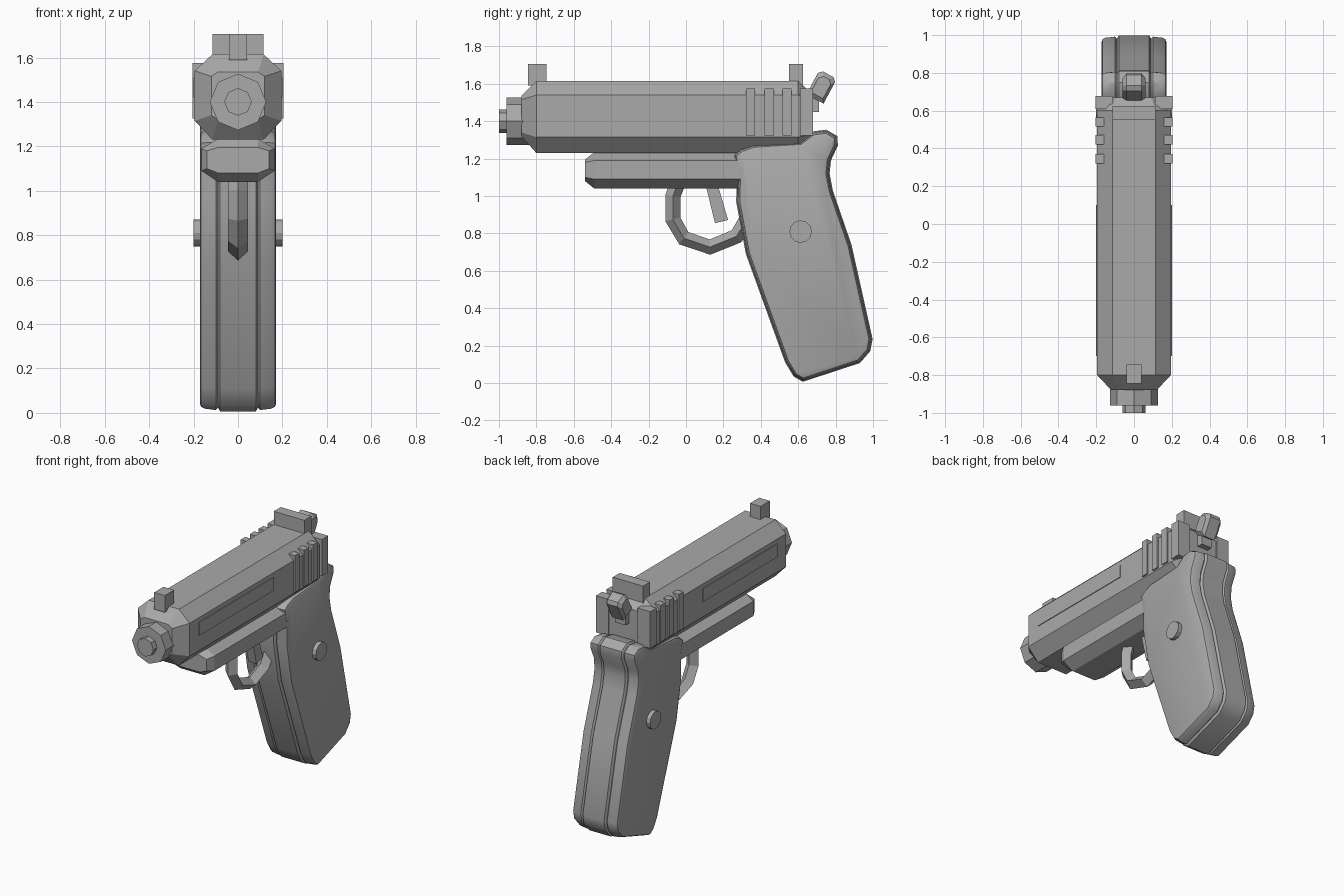
import bpy, bmesh, math
from mathutils import Vector

if "Cube" in bpy.data.objects:
    bpy.data.objects.remove(bpy.data.objects["Cube"])

gray = bpy.data.materials.new("gunmetal_gray")
gray.diffuse_color = (0.4, 0.4, 0.4, 1)
gray.use_nodes = True
gray.node_tree.nodes["Principled BSDF"].inputs["Base Color"].default_value = gray.diffuse_color


def loft(name, rings, smooth=None):
    """Skin a list of equal-length closed rings and cap both ends."""
    bm = bmesh.new()
    vs = [[bm.verts.new(p) for p in r] for r in rings]
    n = len(rings[0])
    for a, b in zip(vs, vs[1:]):
        for i in range(n):
            bm.faces.new((a[i], a[(i + 1) % n], b[(i + 1) % n], b[i]))
    bm.faces.new(vs[0])
    bm.faces.new(vs[-1])
    bmesh.ops.recalc_face_normals(bm, faces=bm.faces)
    me = bpy.data.meshes.new(name)
    bm.to_mesh(me)
    bm.free()
    ob = bpy.data.objects.new(name, me)
    bpy.context.collection.objects.link(ob)
    me.materials.append(gray)
    if smooth:
        bpy.context.view_layer.objects.active = ob
        ob.select_set(True)
        bpy.ops.object.shade_smooth_by_angle(angle=math.radians(smooth))
        ob.select_set(False)
    return ob


def octo(y, hw, z0, z1, tw, zl, zh):
    """Eight-sided section: sides at +-hw between zl and zh, flats of half width tw."""
    return [(-tw, y, z0), (tw, y, z0), (hw, y, zl), (hw, y, zh),
            (tw, y, z1), (-tw, y, z1), (-hw, y, zh), (-hw, y, zl)]


def box(name, x, y, z):
    return loft(name, [[(a, y[0], z[0]), (a, y[1], z[0]), (a, y[1], z[1]), (a, y[0], z[1])] for a in x])


def disc(name, axis, c, r, span, n):
    """Short cylinder along x or y with n sides and a corner on the vertical axis."""
    rings = []
    for s in span:
        ring = []
        for i in range(n):
            t = 2 * math.pi * i / n
            u, w = r * math.sin(t), r * math.cos(t)
            ring.append((c[0] + u, s, c[1] + w) if axis == "y" else (s, c[0] + u, c[1] + w))
        rings.append(ring)
    return loft(name, rings)


# Slide with chamfered ends
loft("slide", [octo(-0.88, 0.12, 1.32, 1.535, 0.09, 1.34, 1.515),
               octo(-0.80, 0.195, 1.23, 1.615, 0.115, 1.315, 1.54),
               octo(0.60, 0.195, 1.23, 1.615, 0.115, 1.315, 1.54),
               octo(0.67, 0.155, 1.29, 1.55, 0.09, 1.33, 1.52)])
# Barrel
disc("barrel_collar", "y", (0, 1.40), 0.127, (-0.96, -0.82), 8)
disc("barrel_tip", "y", (0, 1.40), 0.062, (-1.0, -0.94), 8)
# Lower frame
loft("lower_frame", [octo(-0.54, 0.14, 1.08, 1.195, 0.09, 1.10, 1.18),
                     octo(-0.49, 0.165, 1.04, 1.235, 0.09, 1.09, 1.19),
                     octo(0.45, 0.165, 1.04, 1.235, 0.09, 1.09, 1.19)])
# Sights
box("front_sight", (-0.04, 0.04), (-0.845, -0.745), (1.59, 1.705))
box("rear_sight", (-0.115, 0.115), (0.55, 0.625), (1.58, 1.705))
# Side details on both sides
for side, s in (("left", -1), ("right", 1)):
    for i, y in enumerate((0.32, 0.42, 0.515)):
        box(f"{side}_serration_{i + 1}", (s * 0.153, s * 0.205), (y, y + 0.05), (1.325, 1.575))
    box(f"{side}_rear_block", (s * 0.11, s * 0.205), (0.61, 0.678), (1.325, 1.575))
    box(f"{side}_slide_panel", (s * 0.19, s * 0.2), (-0.70, 0.10), (1.42, 1.51))
    disc(f"{side}_grip_button", "x", (0.613, 0.81), 0.06, (s * 0.16, s * 0.2), 12)

# Trigger guard: diamond section swept along a planar path
path = [Vector(p) for p in ((-0.04, 1.08), (-0.07, 1.0), (-0.07, 0.875), (-0.012, 0.775),
                            (0.128, 0.727), (0.27, 0.785), (0.34, 0.90))]
rings = []
for i, p in enumerate(path):
    d = (path[min(i + 1, len(path) - 1)] - path[max(i - 1, 0)]).normalized()
    n = Vector((d.y, -d.x)) * 0.041
    a, b = p + n, p - n
    rings.append([(0, a.x, a.y), (0.045, p.x, p.y), (0, b.x, b.y), (-0.045, p.x, p.y)])
loft("trigger_guard", rings)
# Trigger
loft("trigger", [[(x, 0.105, 1.06), (x, 0.155, 0.855), (x, 0.225, 0.872), (x, 0.17, 1.06)]
                 for x in (-0.03, 0.03)])

# Grip: side outline stacked across the width with an inset for each layer
outline = [Vector(p) for p in (
    (0.25, 1.22), (0.29, 1.255), (0.36, 1.28), (0.61, 1.295), (0.675, 1.345), (0.75, 1.355),
    (0.81, 1.32), (0.812, 1.27), (0.775, 1.19), (0.768, 1.12), (0.785, 1.03), (0.885, 0.74),
    (0.998, 0.235), (0.985, 0.17), (0.93, 0.107), (0.625, 0.007), (0.575, 0.035), (0.53, 0.11),
    (0.32, 0.69), (0.268, 0.97), (0.272, 1.12))]


def inset(pts, d):
    out = []
    for i, p in enumerate(pts):
        e1 = (p - pts[i - 1]).normalized()
        e2 = (pts[(i + 1) % len(pts)] - p).normalized()
        n = (Vector((e1.y, -e1.x)) + Vector((e2.y, -e2.x))).normalized()
        out.append(p + n * d)
    return out


layers = [(0.172, 0.035), (0.166, 0.02), (0.15, 0.012), (0.10, 0.006), (0.09, 0.016), (0.08, 0.0)]
layers = [(-x, d) for x, d in layers] + layers[::-1]
loft("grip", [[(x, p.x, p.y) for p in inset(outline, d)] for x, d in layers], 35)

# Hammer: tilted block with chamfered faces, on a short stem
c, t = Vector((0.725, 1.585)), math.radians(-28)
u, w = Vector((math.cos(t), math.sin(t))), Vector((-math.sin(t), math.cos(t)))
rings = []
for x, k in ((-0.06, 0.022), (-0.04, 0), (0.04, 0), (0.06, 0.022)):
    a, b, e = 0.052 - k * 0.7, 0.075 - k, 0.02
    ring = [(a, -b), (a, b - e), (a - e, b), (-a + e, b), (-a, b - e), (-a, -b)]
    rings.append([(x, *(c + u * i + w * j)) for i, j in ring])
loft("hammer", rings)
box("hammer_stem", (-0.04, 0.04), (0.62, 0.71), (1.45, 1.54))
